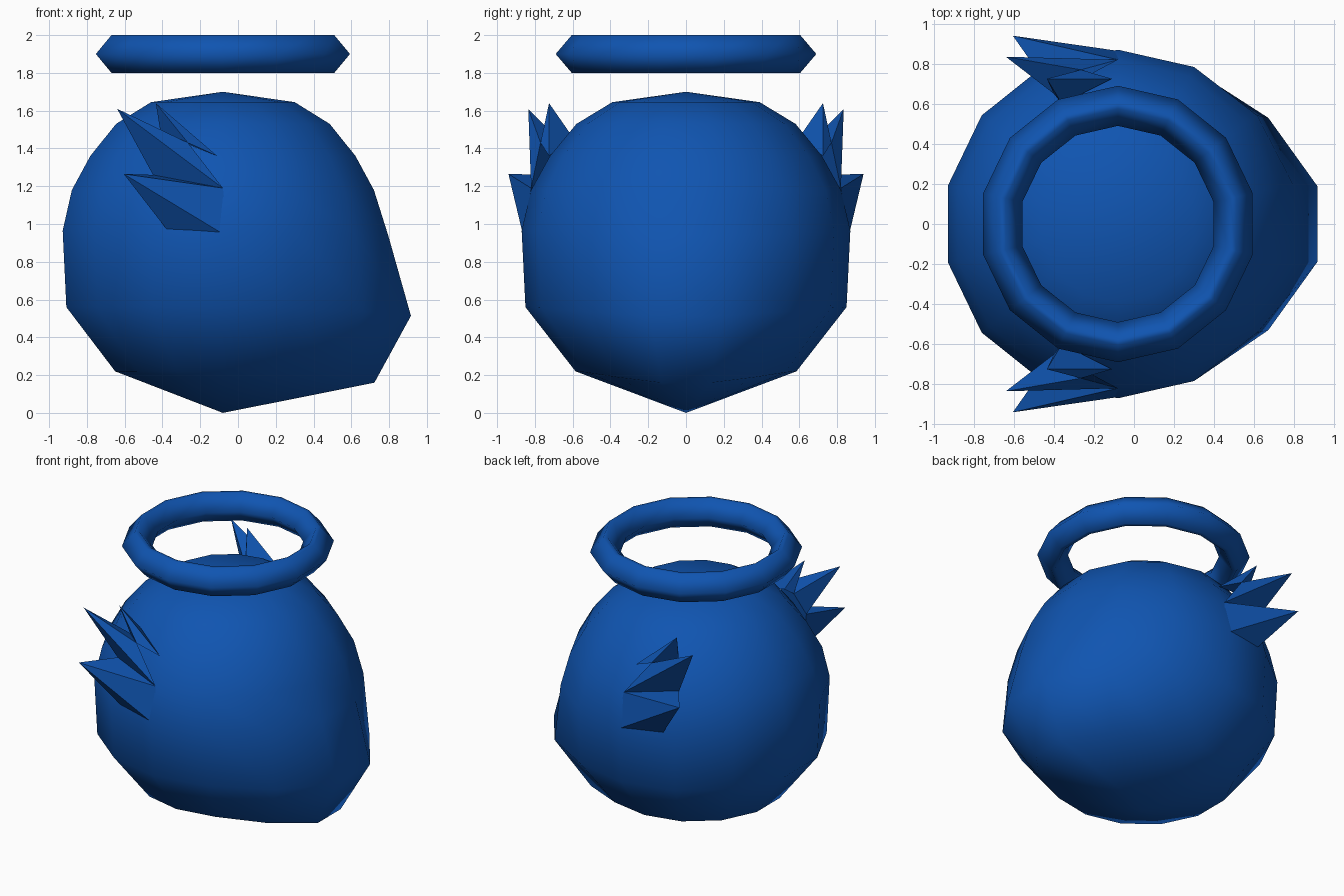
import bpy
from math import sin, cos, pi

cube = bpy.data.objects.get("Cube")
if cube:
    bpy.data.objects.remove(cube, do_unlink=True)

blue = bpy.data.materials.new("deep_blue")
blue.use_nodes = True
colour = (0.005, 0.09, 0.44, 1)
blue.diffuse_color = colour
blue.node_tree.nodes["Principled BSDF"].inputs["Base Color"].default_value = colour

SIDES = 14
CENTRE = -0.08


def build(name, verts, faces, smooth):
    mesh = bpy.data.meshes.new(name)
    mesh.from_pydata(verts, [], faces)
    mesh.materials.append(blue)
    obj = bpy.data.objects.new(name, mesh)
    bpy.context.collection.objects.link(obj)
    # consistent outward normals
    bpy.context.view_layer.objects.active = obj
    obj.select_set(True)
    bpy.ops.object.mode_set(mode='EDIT')
    bpy.ops.mesh.select_all(action='SELECT')
    bpy.ops.mesh.normals_make_consistent(inside=False)
    bpy.ops.object.mode_set(mode='OBJECT')
    if smooth:
        bpy.ops.object.shade_smooth()
    obj.select_set(False)
    return obj


def angle(i):
    return pi / 2 + 2 * pi * i / SIDES


def band(a, b):
    """Quads joining two rings of vertices."""
    return [(a + i, a + (i + 1) % SIDES, b + (i + 1) % SIDES, b + i)
            for i in range(SIDES)]


# Body: stacked rings (radius, height, forward push, forward drop) with a jutting chin
rings = [(0.39, 1.645, 0, 0), (0.58, 1.53, 0, 0), (0.72, 1.36, 0, 0),
         (0.82, 1.18, 0, 0), (0.87, 0.965, 0.03, 0.03),
         (0.85, 0.56, 0.18, 0.05), (0.585, 0.22, 0.25, 0.065)]
verts = []
for radius, height, push, drop in rings:
    for i in range(SIDES):
        c, s = cos(angle(i)), sin(angle(i))
        lean = max(c, 0) ** 3
        verts.append((CENTRE + radius * c + push * lean, radius * s, height - drop * lean))
faces = []
for r in range(len(rings) - 1):
    faces += band(r * SIDES, (r + 1) * SIDES)
top, bottom = len(verts), len(verts) + 1
verts += [(CENTRE, 0, 1.70), (CENTRE, 0, 0)]
last = (len(rings) - 1) * SIDES
for i in range(SIDES):
    j = (i + 1) % SIDES
    faces += [(top, i, j), (bottom, last + j, last + i)]
build("body", verts, faces, True)

# Halo: a faceted ring floating above the body
section = [(0.69, 1.9), (0.605, 2.0), (0.575, 2.0), (0.49, 1.9), (0.575, 1.8), (0.605, 1.8)]
verts = [(CENTRE + r * cos(angle(i)), r * sin(angle(i)), z)
         for r, z in section for i in range(SIDES)]
faces = []
for k in range(len(section)):
    faces += band(k * SIDES, (k + 1) % len(section) * SIDES)
build("halo", verts, faces, True)

# Side tufts: three pointed feathers, each a tip over a four-cornered base
low_front, mid_front = (-0.05, 0.86, 0.93), (-0.08, 0.82, 1.19)
high_front, top_front = (-0.265, 0.77, 1.43), (-0.11, 0.725, 1.36)
low_back, mid_back = (-0.38, 0.80, 0.975), (-0.45, 0.72, 1.26)
high_back, top_back = (-0.40, 0.65, 1.42), (-0.36, 0.60, 1.46)
feathers = {
    "lower": ((-0.605, 0.94, 1.265), low_front, mid_front, mid_back, low_back),
    "middle": ((-0.64, 0.835, 1.61), mid_front, high_front, high_back, mid_back),
    "upper": ((-0.435, 0.725, 1.64), high_front, top_front, top_back, high_back),
}
for side, sign in (("left", 1), ("right", -1)):
    for part, points in feathers.items():
        verts = [(x, sign * y, z) for x, y, z in points]
        faces = [(0, k, k % 4 + 1) for k in range(1, 5)] + [(1, 2, 3, 4)]
        build(f"{side}_{part}_feather", verts, faces, False)
